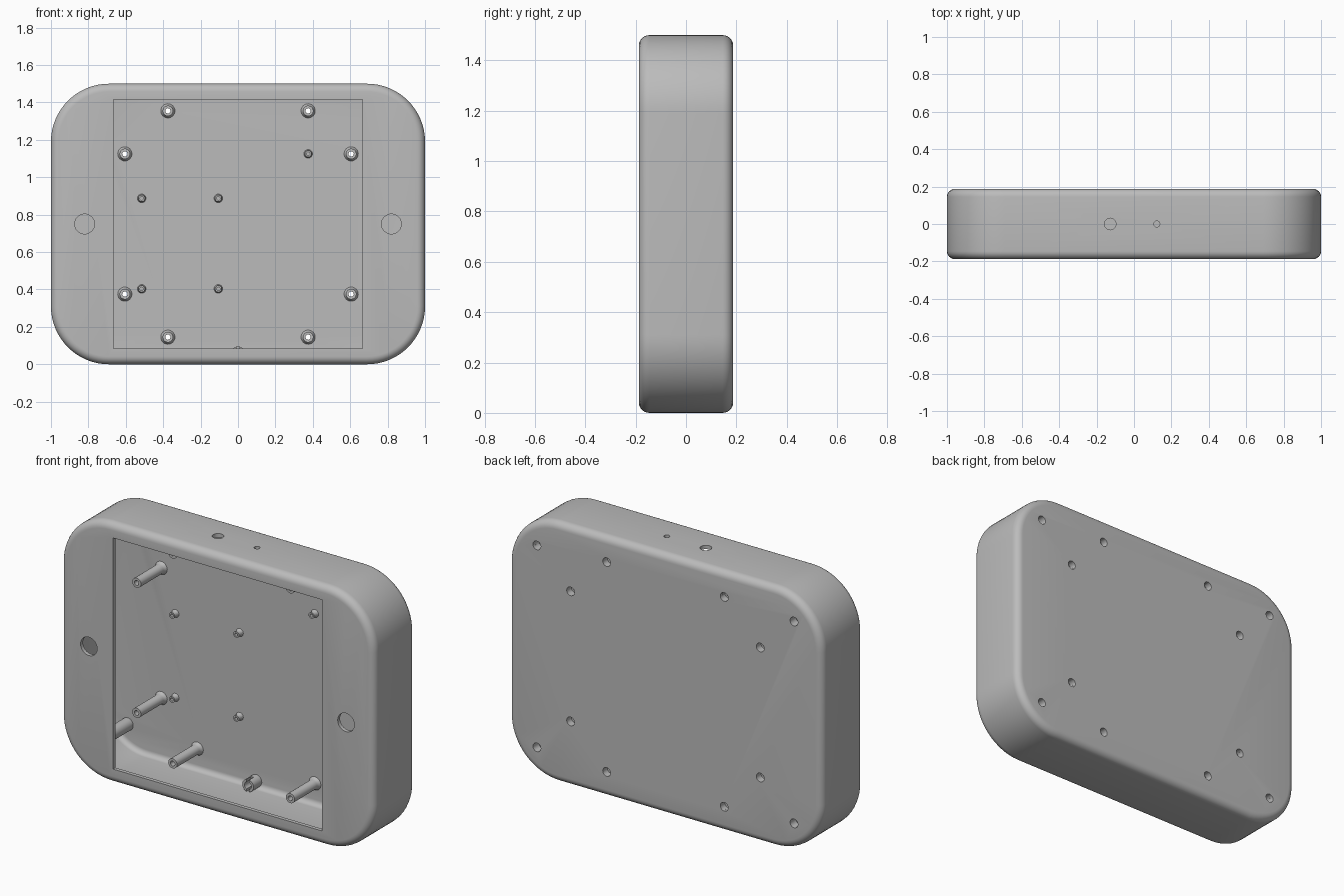
import bpy
import bmesh
from math import pi, sin, cos

if "Cube" in bpy.data.objects:
    bpy.data.objects.remove(bpy.data.objects["Cube"], do_unlink=True)

HALF_DEPTH, MID_Z, WALL = 0.1875, 0.75, 0.022
INNER = HALF_DEPTH - WALL

grey = bpy.data.materials.new("grey plastic")
grey.use_nodes = True
tone = (0.5, 0.5, 0.5, 1)
grey.diffuse_color = tone
grey.node_tree.nodes["Principled BSDF"].inputs["Base Color"].default_value = tone


def finish(name, bm):
    bmesh.ops.recalc_face_normals(bm, faces=bm.faces)
    mesh = bpy.data.meshes.new(name)
    bm.to_mesh(mesh)
    bm.free()
    obj = bpy.data.objects.new(name, mesh)
    bpy.context.collection.objects.link(obj)
    mesh.materials.append(grey)
    return obj


def smooth(obj):
    bpy.ops.object.select_all(action='DESELECT')
    obj.select_set(True)
    bpy.context.view_layer.objects.active = obj
    bpy.ops.object.shade_smooth_by_angle(angle=0.6)


def bridge(bm, a, b):
    for i in range(len(a)):
        j = (i + 1) % len(a)
        bm.faces.new((a[i], a[j], b[j], b[i]))


def rounded_box(name, hx, hy, hz, corner, fillet, steps=6):
    """Box with large corners in plan and filleted front and back rims."""
    bm = bmesh.new()
    arc = [pi / 2 * i / steps for i in range(steps + 1)]
    levels = [(fillet * (1 - sin(t)), -hy + fillet * (1 - cos(t))) for t in arc]
    levels += [(inset, -y) for inset, y in reversed(levels)]
    rings = []
    for inset, y in levels:
        ring = []
        for q, (sx, sz) in enumerate([(1, 1), (-1, 1), (-1, -1), (1, -1)]):
            for i in range(17):
                t = pi / 2 * (q + i / 16)
                r = corner - inset
                ring.append(bm.verts.new((sx * (hx - corner) + r * cos(t), y,
                                          MID_Z + sz * (hz - corner) + r * sin(t))))
        rings.append(ring)
    for a, b in zip(rings, rings[1:]):
        bridge(bm, a, b)
    bm.faces.new(rings[0])
    bm.faces.new(rings[-1])
    return finish(name, bm)


def lathe(name, x, z, profile, segments=24):
    """Revolve a closed (radius, y) profile about a front-to-back axis."""
    bm = bmesh.new()
    rings = []
    for r, y in profile:
        rings.append([bm.verts.new((x + r * cos(2 * pi * i / segments), y,
                                    z + r * sin(2 * pi * i / segments)))
                      for i in range(segments)])
    for k, ring in enumerate(rings):
        bridge(bm, ring, rings[(k + 1) % len(rings)])
    obj = finish(name, bm)
    smooth(obj)
    return obj


def cut(target, cutter):
    cutter.hide_render = True
    mod = target.modifiers.new("cut", 'BOOLEAN')
    mod.operation, mod.solver, mod.object = 'DIFFERENCE', 'EXACT', cutter
    bpy.ops.object.select_all(action='DESELECT')
    bpy.context.view_layer.objects.active = target
    target.select_set(True)
    bpy.ops.object.modifier_apply(modifier=mod.name)
    bpy.data.objects.remove(cutter, do_unlink=True)


def drill(target, location, radius, depth, vertical=False):
    bpy.ops.mesh.primitive_cylinder_add(vertices=32, radius=radius, depth=depth, location=location,
                                        rotation=(0 if vertical else pi / 2, 0, 0))
    cut(target, bpy.context.object)


# Hollow case with a square window
case = rounded_box("case_shell", 1, HALF_DEPTH, MID_Z, 0.31, 0.042)
cut(case, rounded_box("cavity", 1 - WALL, INNER, MID_Z - WALL, 0.31 - WALL, 0.03))
bpy.ops.mesh.primitive_cube_add(size=1, location=(0, -HALF_DEPTH, MID_Z))
window = bpy.context.object
window.scale = (1.333, 0.1, 1.333)
cut(case, window)

# Fixing positions, mirrored about both middle lines
signs = [(sx, sz) for sx in (-1, 1) for sz in (-1, 1)]
long_posts = [(sx * px, MID_Z + sz * pz) for px, pz in ((0.375, 0.605), (0.605, 0.375))
              for sx, sz in signs]
corner_posts = [(sx * 0.82, MID_Z + sz * 0.582) for sx, sz in signs]
small_posts = [(x, z) for x in (-0.515, -0.105) for z in (0.403, 0.887)] + [(0.375, 1.125)]

# Screw holes in the back, round holes in the front and top
for x, z in long_posts + corner_posts:
    drill(case, (x, HALF_DEPTH, z), 0.025, 0.1)
for sx in (-1, 1):
    drill(case, (sx * 0.82, -HALF_DEPTH, MID_Z), 0.053, 0.1)
drill(case, (-0.127, 0, 1.5), 0.031, 0.1, True)
drill(case, (0.122, 0, 1.5), 0.016, 0.1, True)
smooth(case)

# Long posts, bored through and flared at the foot
for n, (x, z) in enumerate(long_posts):
    lathe(f"long_post_{n + 1}", x, z, [
        (0.014, -0.06), (0.028, -0.06), (0.028, INNER - 0.022), (0.031, INNER - 0.01),
        (0.038, INNER), (0.025, INNER), (0.025, INNER - 0.02), (0.014, INNER - 0.02)])

# Corner posts joining front and back
for n, (x, z) in enumerate(corner_posts):
    lathe(f"corner_post_{n + 1}", x, z, [
        (0.014, -INNER), (0.036, -INNER), (0.036, INNER),
        (0.025, INNER), (0.025, INNER - 0.03), (0.014, INNER - 0.03)])

# Short board standoffs
for n, (x, z) in enumerate(small_posts):
    lathe(f"standoff_{n + 1}", x, z, [
        (0.009, 0.133), (0.018, 0.133), (0.018, INNER - 0.01), (0.023, INNER), (0.009, INNER)])

# Split ring clip on the back wall above the floor
clip = lathe("ring_clip", 0, 0.06, [(0.022, 0.09), (0.036, 0.09), (0.036, INNER), (0.022, INNER)])
bpy.ops.mesh.primitive_cube_add(size=1, location=(0, 0.09, 0.06))
slot = bpy.context.object
slot.scale = (0.016, 0.08, 0.1)
cut(clip, slot)
smooth(clip)
